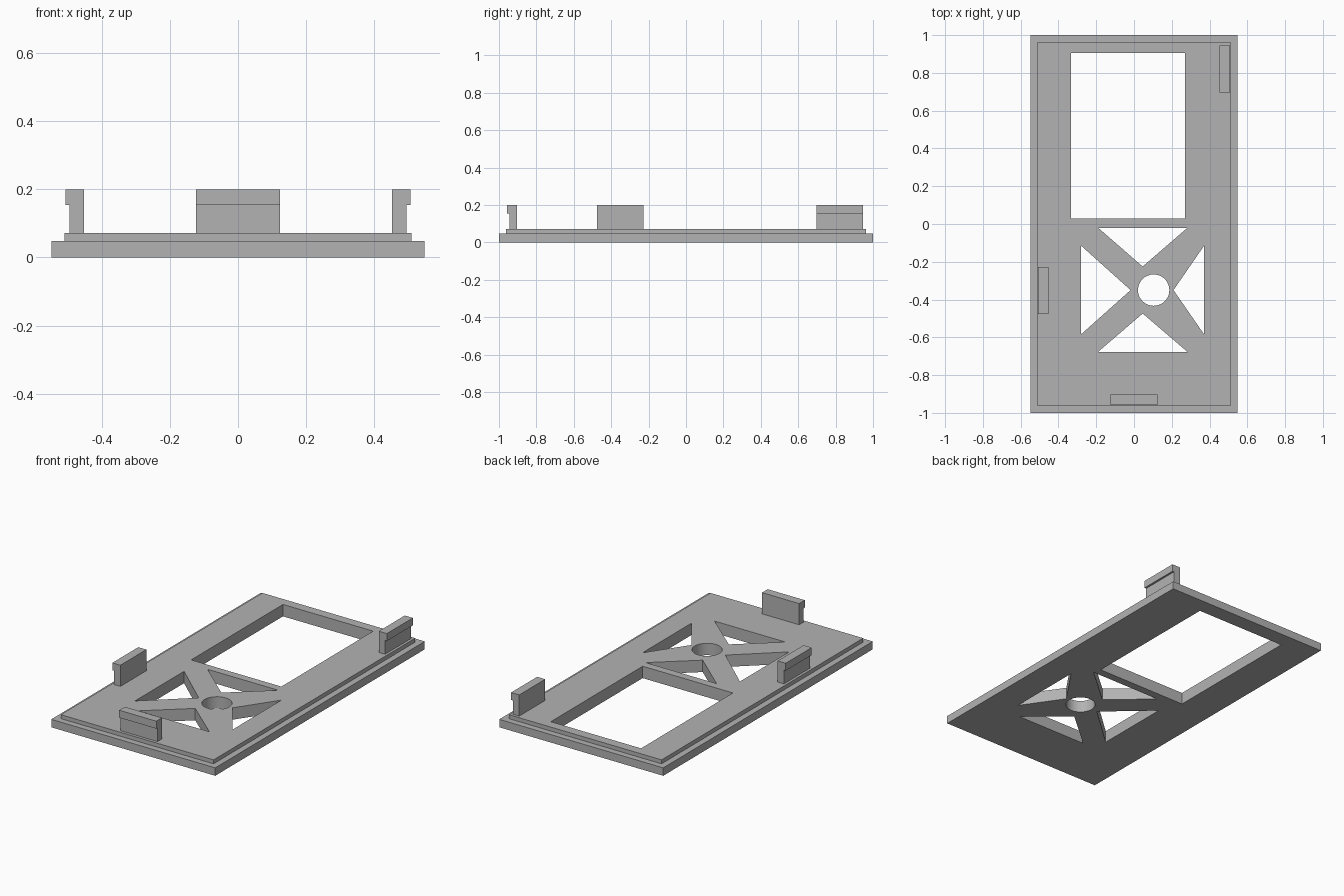
import bpy, bmesh, math
from mathutils import Matrix, Vector

if "Cube" in bpy.data.objects:
    bpy.data.objects.remove(bpy.data.objects["Cube"], do_unlink=True)

HALF_X, HALF_Y = 0.548, 1.0        # base plate
LIP_X, LIP_Y = 0.495, 0.945        # raised panel
BASE_Z, LIP_Z, TOP_Z = 0.048, 0.072, 0.2

grey = bpy.data.materials.new("plain grey")
grey.use_nodes = True
grey.diffuse_color = (0.45, 0.45, 0.45, 1)
grey.node_tree.nodes["Principled BSDF"].inputs["Base Color"].default_value = (0.45, 0.45, 0.45, 1)


def make_object(name, bm):
    bmesh.ops.recalc_face_normals(bm, faces=bm.faces)
    mesh = bpy.data.meshes.new(name)
    bm.to_mesh(mesh)
    bm.free()
    mesh.materials.append(grey)
    obj = bpy.data.objects.new(name, mesh)
    bpy.context.collection.objects.link(obj)
    return obj


def extrude_outline(bm, points, offset):
    """Add a closed outline and extrude it into a solid."""
    face = bm.faces.new([bm.verts.new(p) for p in points])
    moved = bmesh.ops.extrude_face_region(bm, geom=[face], use_keep_orig=True)["geom"]
    verts = [v for v in moved if isinstance(v, bmesh.types.BMVert)]
    bmesh.ops.translate(bm, verts=verts, vec=offset)
    return verts


def rectangle(x0, x1, y0, y1):
    return [(x0, y0), (x1, y0), (x1, y1), (x0, y1)]


# Stepped plate: base slab with a narrower raised panel
bm = bmesh.new()
for (hx, hy), z0, z1 in (((HALF_X, HALF_Y), 0, BASE_Z),):
    extrude_outline(bm, [(x, y, z0) for x, y in rectangle(-hx, hx, -hy, hy)], (0, 0, z1))
bm.faces.ensure_lookup_table()
top = max(bm.faces, key=lambda f: f.calc_center_median().z)
bmesh.ops.inset_region(bm, faces=[top], thickness=HALF_X - LIP_X)
raised = bmesh.ops.extrude_face_region(bm, geom=[top])["geom"]
raised = [v for v in raised if isinstance(v, bmesh.types.BMVert)]
bmesh.ops.delete(bm, geom=[top], context='FACES') if top.is_valid else None
bmesh.ops.translate(bm, verts=raised, vec=(0, 0, LIP_Z - BASE_Z))
plate = make_object("stepped_plate", bm)

# Openings: large window, four triangles and a round hole
openings = [
    rectangle(-0.333, 0.27, 0.028, 0.905),
    [(-0.19, -0.02), (0.283, -0.02), (0.046, -0.225)],
    [(-0.19, -0.677), (0.283, -0.677), (0.046, -0.474)],
    [(-0.28, -0.115), (-0.28, -0.584), (-0.018, -0.35)],
    [(0.371, -0.115), (0.371, -0.584), (0.209, -0.35)],
    [(0.104 + 0.083 * math.cos(math.tau * i / 48),
      -0.35 + 0.083 * math.sin(math.tau * i / 48)) for i in range(48)],
]
bm = bmesh.new()
for outline in openings:
    extrude_outline(bm, [(x, y, -0.1) for x, y in outline], (0, 0, 0.3))
cutter = make_object("opening_cutter", bm)
cutter.hide_render = True

cut = plate.modifiers.new("openings", 'BOOLEAN')
cut.operation, cut.solver, cut.object = 'DIFFERENCE', 'EXACT', cutter
bpy.context.view_layer.objects.active = plate
bpy.ops.object.modifier_apply(modifier=cut.name)
bpy.data.objects.remove(cutter, do_unlink=True)

# Smooth only the wall of the round hole
bpy.ops.object.select_all(action='DESELECT')
plate.select_set(True)
bpy.ops.object.shade_smooth_by_angle(angle=math.radians(20))


# Snap clips: upright tab with a hook facing outward
def clip(name, location, angle):
    profile = [(0, 0), (0.042, 0), (0.042, TOP_Z - LIP_Z), (-0.012, TOP_Z - LIP_Z),
               (-0.012, 0.155 - LIP_Z), (0, 0.155 - LIP_Z)]
    bm = bmesh.new()
    extrude_outline(bm, [(-0.124, y, z) for y, z in profile], (0.248, 0, 0))
    placing = Matrix.Translation(Vector(location)) @ Matrix.Rotation(angle, 4, 'Z')
    bmesh.ops.transform(bm, matrix=placing, verts=bm.verts)
    make_object(name, bm)


clip("front_clip", (0, -LIP_Y, LIP_Z), 0)
clip("right_clip", (-LIP_X, -0.352, LIP_Z), -math.pi / 2)
clip("left_clip", (LIP_X, LIP_Y - 0.124, LIP_Z), math.pi / 2)
